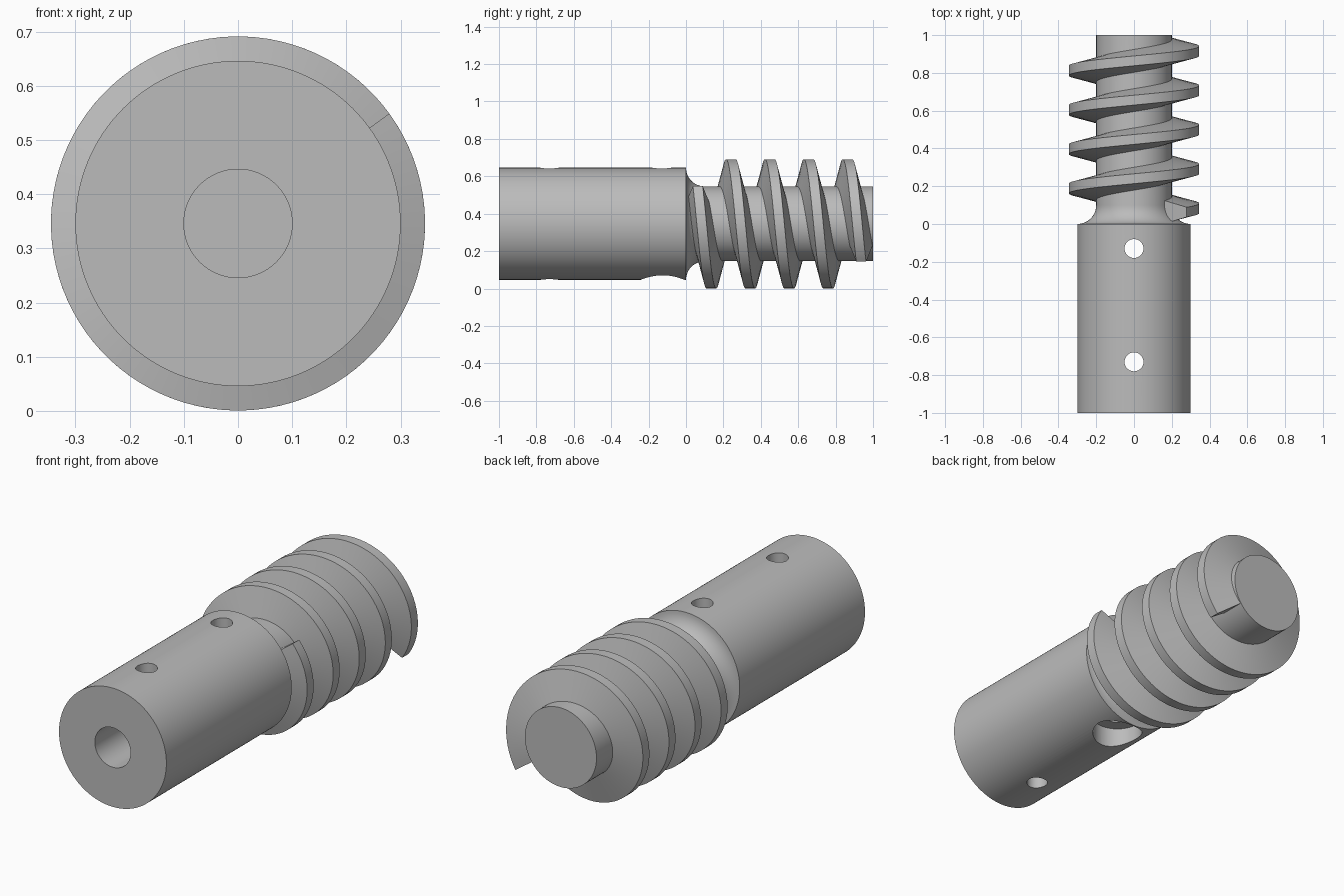
import bpy, bmesh, math
from mathutils import Matrix, Vector

AXIS_Z = 0.346

cube = bpy.data.objects.get("Cube")
if cube:
    bpy.data.objects.remove(cube, do_unlink=True)

steel = bpy.data.materials.new("plain_grey")
steel.use_nodes = True
grey = (0.5, 0.5, 0.5, 1)
steel.diffuse_color = grey
steel.node_tree.nodes["Principled BSDF"].inputs["Base Color"].default_value = grey


def make_object(name, bm):
    bmesh.ops.recalc_face_normals(bm, faces=bm.faces)
    mesh = bpy.data.meshes.new(name)
    bm.to_mesh(mesh)
    bm.free()
    mesh.materials.append(steel)
    obj = bpy.data.objects.new(name, mesh)
    bpy.context.collection.objects.link(obj)
    return obj


def shade(obj):
    bpy.ops.object.select_all(action='DESELECT')
    obj.select_set(True)
    bpy.context.view_layer.objects.active = obj
    bpy.ops.object.shade_smooth_by_angle(angle=math.radians(30))


def radial(radius, angle, y):
    return Vector((radius * math.cos(angle), y, AXIS_Z + radius * math.sin(angle)))


def skin(bm, rings, closed):
    """Join equal rings of points into a tube, capped when it is open."""
    loops = [[bm.verts.new(p) for p in ring] for ring in rings]
    n = len(loops[0])
    for a, b in zip(loops, loops[1:] + loops[:1] if closed else loops[1:]):
        for i in range(n):
            bm.faces.new((a[i], a[(i + 1) % n], b[(i + 1) % n], b[i]))
    if not closed:
        bm.faces.new(loops[0])
        bm.faces.new(loops[-1])


def cutter(name, radius, start, end):
    """Cylinder between two points, used only for cutting."""
    start, end = Vector(start), Vector(end)
    axis = end - start
    place = Matrix.Translation((start + end) / 2) @ axis.to_track_quat('Z', 'Y').to_matrix().to_4x4()
    bm = bmesh.new()
    bmesh.ops.create_cone(bm, cap_ends=True, segments=64, radius1=radius,
                          radius2=radius, depth=axis.length, matrix=place)
    obj = make_object(name, bm)
    obj.hide_render = True
    return obj


# Sleeve and shaft turned as one piece, with a concave fillet between them
fillet = [(0.3 - 0.1 * math.sin(a), 0.1 - 0.1 * math.cos(a))
          for a in (math.pi / 2 * i / 12 for i in range(13))]
profile = [(0.3, -1)] + fillet + [(0.2, 1)]
SIDES = 128
bm = bmesh.new()
skin(bm, [[radial(r, math.tau * i / SIDES, y) for i in range(SIDES)]
          for r, y in profile], False)
body = make_object("sleeve_and_shaft", bm)

# Axial bore, two cross holes and the screw head recess underneath
cutters = [
    cutter("bore_cutter", 0.1, (0, -1.1, AXIS_Z), (0, 0, AXIS_Z)),
    cutter("front_hole_cutter", 0.05, (0, -0.73, -0.2), (0, -0.73, 0.9)),
    cutter("rear_hole_cutter", 0.05, (0, -0.13, -0.2), (0, -0.13, 0.9)),
    cutter("recess_cutter", 0.119, (0, -0.125, -0.2), (0, -0.125, 0.15)),
]
for tool in cutters:
    mod = body.modifiers.new(tool.name, 'BOOLEAN')
    mod.operation = 'DIFFERENCE'
    mod.solver = 'EXACT'
    mod.object = tool
    bpy.context.view_layer.objects.active = body
    bpy.ops.object.modifier_apply(modifier=mod.name)
for tool in cutters:
    bpy.data.objects.remove(tool, do_unlink=True)
shade(body)

# Helical thread with a trapezoid section
TURNS, STEPS = 4.2, 4.2 * 96
START_Y, PITCH = 0.063, 0.208
section = [(0.19, -0.063), (0.345, -0.026), (0.345, 0.026), (0.19, 0.063)]
rings = []
for i in range(int(STEPS) + 1):
    turn = TURNS * i / int(STEPS)
    angle = math.radians(36) - math.tau * turn
    rings.append([radial(r, angle, START_Y + PITCH * turn + dy) for r, dy in section])
bm = bmesh.new()
skin(bm, rings, False)
shade(make_object("screw_thread", bm))
